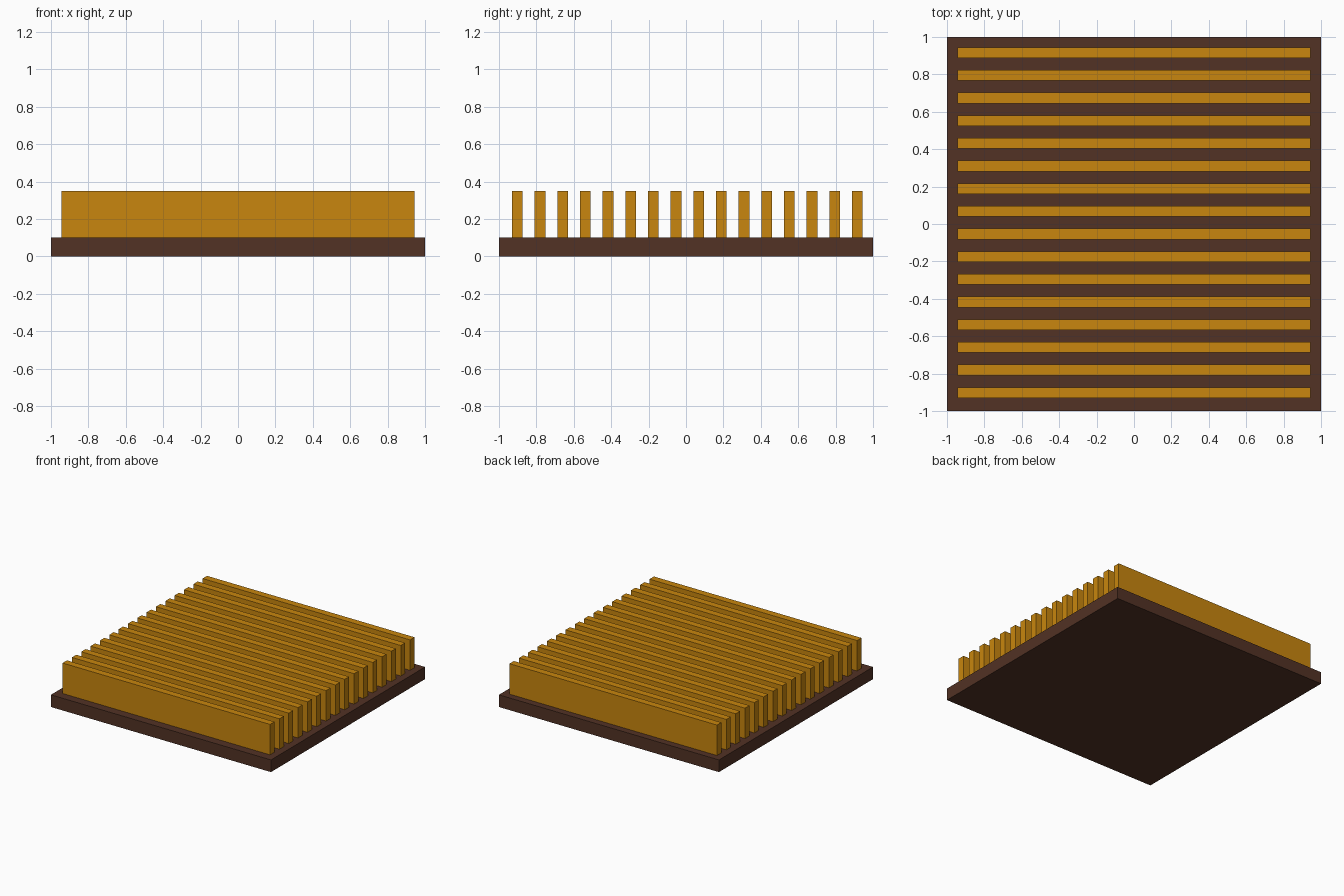
import bpy

if "Cube" in bpy.data.objects:
    bpy.data.objects.remove(bpy.data.objects["Cube"])


def material(name, rgb):
    m = bpy.data.materials.new(name)
    m.diffuse_color = (*rgb, 1.0)
    m.use_nodes = True
    m.node_tree.nodes["Principled BSDF"].inputs["Base Color"].default_value = m.diffuse_color
    return m


def box(name, lo, hi, mat):
    """Axis-aligned box between two corners."""
    bpy.ops.mesh.primitive_cube_add(size=1)
    ob = bpy.context.object
    ob.name = name
    ob.location = [(a + b) / 2 for a, b in zip(lo, hi)]
    ob.scale = [b - a for a, b in zip(lo, hi)]
    bpy.ops.object.transform_apply(location=True, rotation=False, scale=True)
    ob.data.materials.append(mat)
    return ob


brown = material("dark brown", (0.084, 0.032, 0.018))
amber = material("amber", (0.578, 0.238, 0.0044))

# Square base plate
box("base_plate", (-1, -1, 0), (1, 1, 0.1), brown)

# Row of upright fins running along x
FINS, FIRST_Y, PITCH, THICK = 16, -0.902, 0.1212, 0.057
for i in range(FINS):
    y = FIRST_Y + i * PITCH
    box(f"fin_{i + 1:02d}", (-0.943, y - THICK / 2, 0.1),
        (0.943, y + THICK / 2, 0.35), amber)
